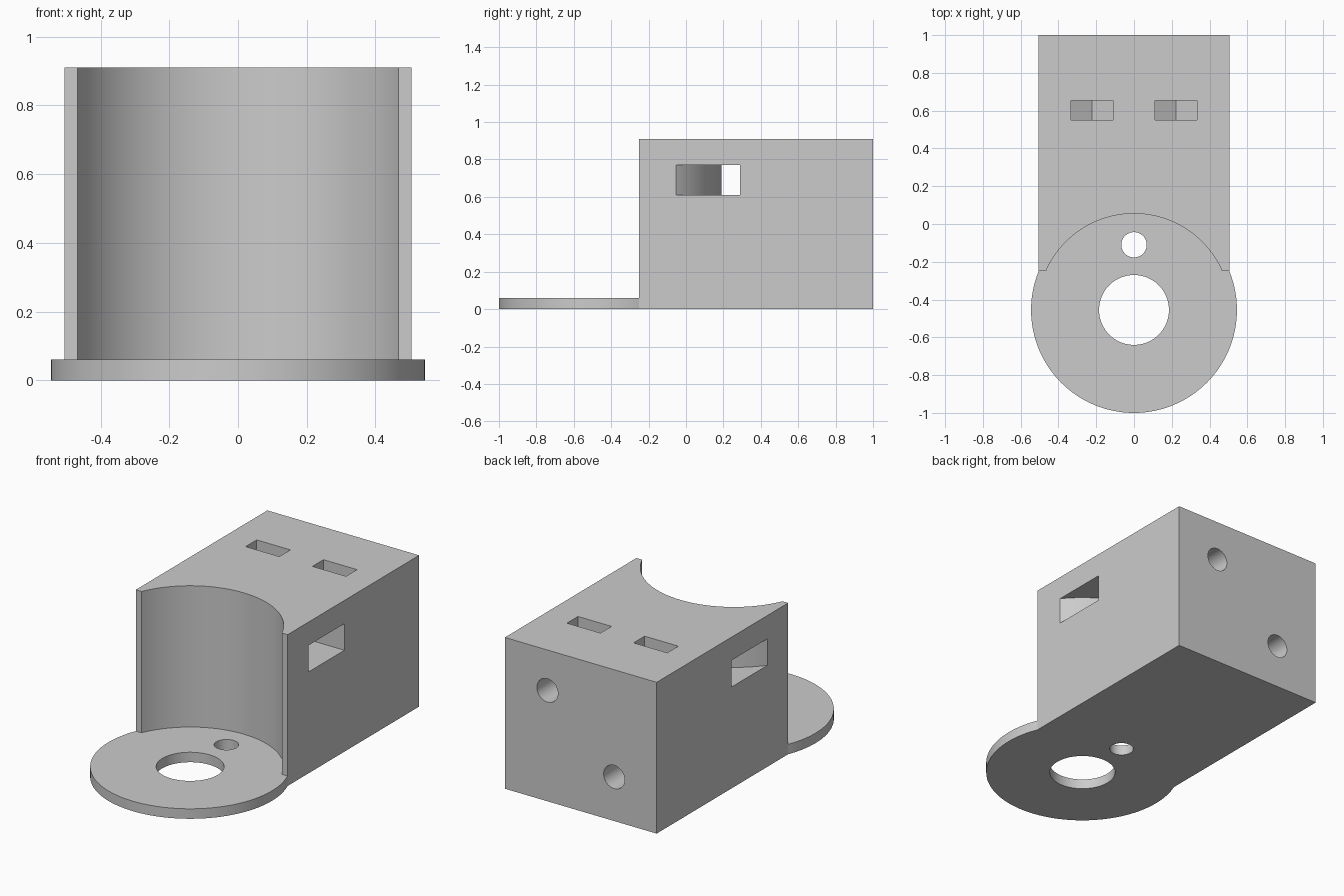
import bpy
import bmesh
from math import sin, cos, pi, asin
from mathutils import Vector

if "Cube" in bpy.data.objects:
    bpy.data.objects.remove(bpy.data.objects["Cube"], do_unlink=True)

grey = bpy.data.materials.new("plain grey")
grey.use_nodes = True
colour = (0.6, 0.6, 0.6, 1)
grey.diffuse_color = colour
grey.node_tree.nodes["Principled BSDF"].inputs["Base Color"].default_value = colour


def circle(cx, cy, r, n=96, start=0.0):
    return [(cx + r * cos(start + 2 * pi * i / n), cy + r * sin(start + 2 * pi * i / n))
            for i in range(n)]


def prism(name, outline, low, high, axis="z"):
    """Extrude a 2D outline: (x, y) along z, or (x, z) along y."""
    bm = bmesh.new()
    place = (lambda a, b, c: (a, b, c)) if axis == "z" else (lambda a, b, c: (a, c, b))
    face = bm.faces.new([bm.verts.new(place(a, b, low)) for a, b in outline])
    grown = bmesh.ops.extrude_face_region(bm, geom=[face])["geom"]
    tops = [v for v in grown if isinstance(v, bmesh.types.BMVert)]
    bmesh.ops.translate(bm, verts=tops, vec=Vector(place(0, 0, high - low)))
    bmesh.ops.recalc_face_normals(bm, faces=bm.faces)
    mesh = bpy.data.meshes.new(name)
    bm.to_mesh(mesh)
    bm.free()
    mesh.materials.append(grey)
    obj = bpy.data.objects.new(name, mesh)
    bpy.context.collection.objects.link(obj)
    return obj


def combine(target, tool, operation):
    mod = target.modifiers.new(tool.name, "BOOLEAN")
    mod.operation = operation
    mod.solver = "EXACT"
    mod.object = tool
    bpy.context.view_layer.objects.active = target
    bpy.ops.object.modifier_apply(modifier=mod.name)
    bpy.data.objects.remove(tool, do_unlink=True)


HALF, FRONT, BACK, TOP = 0.505, -0.25, 1.0, 0.91
CY, FLOOR = -0.455, 0.06

# Block and round base plate
body = prism("mounting_block",
             [(-HALF, FRONT), (HALF, FRONT), (HALF, BACK), (-HALF, BACK)], 0, TOP)
combine(body, prism("base_plate", circle(0, CY, 0.545, 128), 0, FLOOR), "UNION")

# Round cradle above the plate, and the two holes through it
combine(body, prism("cradle_cut", circle(0, CY, 0.51, 128), FLOOR, 1.2), "DIFFERENCE")
combine(body, prism("centre_hole", circle(0, CY, 0.185), -0.2, 0.2), "DIFFERENCE")
combine(body, prism("small_hole", circle(0, -0.11, 0.067, 48), -0.2, 0.2), "DIFFERENCE")

# Strap channel across the block, curved around the cradle
R = 0.646
sweep = asin(0.6 / R)
arc = [(R * sin(sweep * i / 24), CY + R * cos(sweep * i / 24)) for i in range(-24, 25)]
channel = arc + [(0.6, 0.29), (-0.6, 0.29)]
combine(body, prism("strap_channel", channel, 0.61, 0.77), "DIFFERENCE")

# Screw holes from the back, each with a hexagonal nut slot open to the top
for x, z in ((0.222, 0.667), (-0.222, 0.265)):
    w = 0.112
    tip = w / cos(pi / 6)
    slot = [(x - w, 1.2), (x - w, z - tip / 2), (x, z - tip), (x + w, z - tip / 2), (x + w, 1.2)]
    combine(body, prism("nut_slot", slot, 0.55, 0.655, "y"), "DIFFERENCE")
    combine(body, prism("screw_hole", circle(x, z, 0.07, 48), 0.4, 1.2, "y"), "DIFFERENCE")

# Smooth round walls, sharp edges
bpy.ops.object.select_all(action="DESELECT")
body.select_set(True)
bpy.context.view_layer.objects.active = body
bpy.ops.object.shade_smooth_by_angle(angle=pi / 6)
